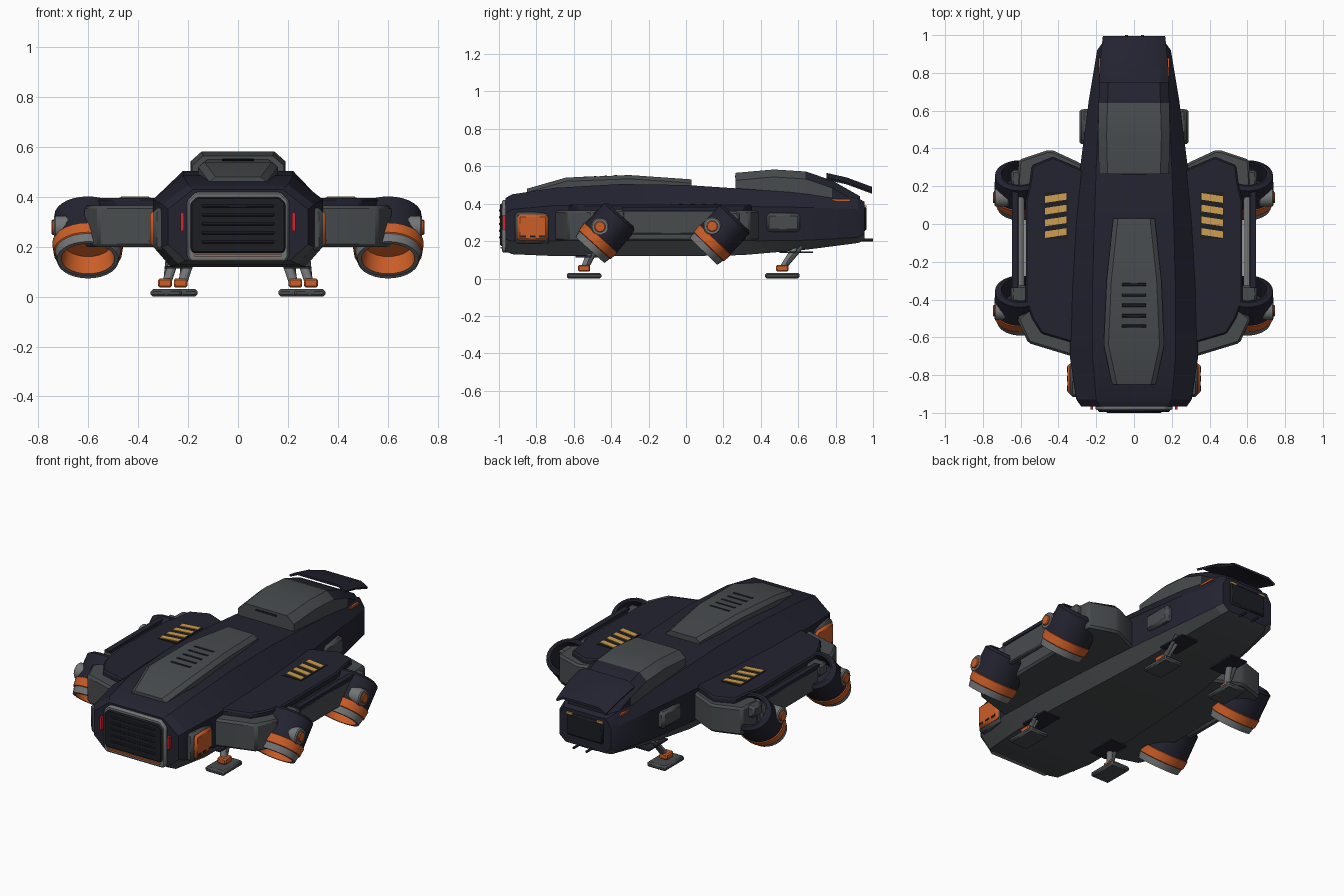
import bpy, bmesh, math
from mathutils import Vector, Matrix

old = bpy.data.objects.get("Cube")
if old:
    bpy.data.objects.remove(old)


def material(name, r, g, b):
    m = bpy.data.materials.new(name)
    m.use_nodes = True
    m.diffuse_color = (r, g, b, 1)
    m.node_tree.nodes["Principled BSDF"].inputs["Base Color"].default_value = (r, g, b, 1)
    return m


NAVY = material("dark navy", .017, .017, .031)
GREY = material("hull grey", .065, .072, .076)
LIGHT = material("light grey", .17, .175, .18)
ORANGE = material("burnt orange", .6, .11, .02)
GOLD = material("hazard gold", .62, .34, .08)
RED = material("lamp red", .65, .02, .03)
BLACK = material("vent black", .012, .013, .016)


def finish(name, bm, mats, mirror=False, bevel=0, rule=None):
    """Turn a bmesh into an object, with colours chosen by a rule on faces."""
    bmesh.ops.recalc_face_normals(bm, faces=bm.faces)
    bm.normal_update()
    if rule:
        for f in bm.faces:
            f.material_index = rule(f)
    mesh = bpy.data.meshes.new(name)
    bm.to_mesh(mesh)
    bm.free()
    for m in mats:
        mesh.materials.append(m)
    ob = bpy.data.objects.new(name, mesh)
    bpy.context.collection.objects.link(ob)
    if bevel:
        mod = ob.modifiers.new("Bevel", 'BEVEL')
        mod.width, mod.segments, mod.limit_method = bevel, 1, 'ANGLE'
    if mirror:
        ob.modifiers.new("Mirror", 'MIRROR')
    return ob


def box(name, c, s, mat, mirror=False, bevel=0, rot=None):
    bm = bmesh.new()
    bmesh.ops.create_cube(bm, size=1)
    m = Matrix.Translation(c) @ (rot or Matrix()) @ Matrix.Diagonal((*s, 1))
    bmesh.ops.transform(bm, matrix=m, verts=bm.verts)
    return finish(name, bm, [mat], mirror, bevel)


def rod(name, a, b, r, mat, mirror=False, sides=12, bevel=0):
    a, b = Vector(a), Vector(b)
    bm = bmesh.new()
    bmesh.ops.create_cone(bm, cap_ends=True, segments=sides, radius1=r, radius2=r, depth=(b - a).length)
    q = (b - a).to_track_quat('Z', 'Y').to_matrix().to_4x4()
    bmesh.ops.transform(bm, matrix=Matrix.Translation((a + b) / 2) @ q, verts=bm.verts)
    return finish(name, bm, [mat], mirror, bevel)


def skin(bm, rings, closed=False):
    """Join equal rings of points with quads, capping the ends unless closed."""
    vs = [[bm.verts.new(p) for p in ring] for ring in rings]
    n = len(vs[0])
    for i in range(len(vs) - (0 if closed else 1)):
        a, b = vs[i], vs[(i + 1) % len(vs)]
        for j in range(n):
            f = bm.faces.new((a[j], a[(j + 1) % n], b[(j + 1) % n], b[j]))
            f.material_index = i
    if not closed:
        bm.faces.new(vs[0])
        bm.faces.new(vs[-1])


def loft(name, sections, mats, rule=None, bevel=0):
    """Loft symmetric half sections (y, [(x, z), ...]) along y."""
    bm = bmesh.new()
    skin(bm, [[(x, y, z) for x, z in h] + [(-x, y, z) for x, z in reversed(h)] for y, h in sections])
    return finish(name, bm, mats, False, bevel, rule)


def prism(name, pts, z0, z1, mat, bevel=0):
    bm = bmesh.new()
    skin(bm, [[(x, y, z) for x, y in pts] for z in (z0, z1)])
    return finish(name, bm, [mat], True, bevel)


# Fuselage: y, top width, top z, side width, side top, side bottom, keel width, keel z
hull = [(-.965, .18, .43, .28, .35, .21, .21, .145), (-.93, .2, .45, .305, .37, .2, .24, .13),
        (-.7, .22, .485, .34, .39, .2, .27, .12), (-.35, .22, .505, .33, .39, .2, .27, .12),
        (0, .21, .5, .31, .39, .2, .25, .12), (.3, .2, .48, .285, .385, .2, .23, .125),
        (.65, .185, .455, .24, .38, .205, .19, .155), (.92, .16, .43, .195, .37, .22, .15, .19),
        (.955, .14, .41, .17, .36, .24, .13, .205)]
loft("fuselage", [(y, [(tw, tz), (mw, mu), (mw, ml), (bw, bz)]) for y, tw, tz, mw, mu, ml, bw, bz in hull],
     [NAVY, GREY], lambda f: int(f.normal.z < -.4))

# Raised spine panel with slots
spine = [(-.85, .09, .48), (-.64, .135, .54), (-.3, .12, .553), (.03, .085, .53)]
loft("spine_panel", [(y, [(w, z), (w + .025, z - .02), (w + .025, .43)]) for y, w, z in spine], [GREY])
for i in range(5):
    y = -.32 - i * .055
    box("spine_slot", (0, y, .551 + (y + .3) * .035), (.13, .018, .008), BLACK, bevel=.003)

# Canopy, nose cover and visor
canopy = [(.265, .14, .565, .185), (.47, .145, .583, .19), (.64, .14, .572, .188),
          (.78, .135, .525, .18), (.93, .12, .44, .155)]
loft("canopy", [(y, [(w, z), (b, z - .04), (b, .4)]) for y, w, z, b in canopy], [GREY, NAVY],
     lambda f: int(f.calc_center_median().y > .66 and (f.normal.z > .3 or f.calc_center_median().y > .8)))
visor = [(.75, .14, .565), (.86, .135, .54), (.995, .12, .49)]
loft("visor", [(y, [(w, z), (w + .045, z - .025), (w + .04, z - .037), (w, z - .014)]) for y, w, z in visor], [NAVY])
box("canopy_back_slot", (0, .268, .545), (.14, .012, .012), BLACK)
box("nose_plate", (0, .955, .32), (.24, .02, .13), BLACK, bevel=.008)
box("nose_lamp", (.1, .958, .385), (.04, .012, .012), GOLD, True)
box("nose_marker", (.181, .83, .418), (.012, .1, .012), ORANGE, True)
for x in (-.04, .045):
    rod("nose_probe", (x, .86, .206), (x, 1, .206), .007, BLACK)
box("probe_mount", (0, .87, .205), (.14, .07, .02), GREY, bevel=.005)
box("side_blister", (.25, .52, .3), (.06, .18, .1), GREY, True, .015)

# Wings: grey structural slab under a dark armour plate
wing = [(.25, .3), (.3, .33), (.43, .39), (.46, .39), (.61, .34), (.62, .2), (.57, .17),
        (.57, -.46), (.62, -.5), (.56, -.63), (.33, -.7), (.25, -.7)]
prism("wing_slab", wing, .2, .365, GREY, .012)
plate = [(.25, .27), (.3, .3), (.43, .355), (.54, .31), (.555, .2), (.575, .12),
         (.575, -.4), (.54, -.5), (.49, -.58), (.25, -.65)]
prism("wing_plate", plate, .355, .395, NAVY, .008)
prism("stripe_panel", [(.35, -.08), (.475, -.08), (.475, .17), (.35, .17)], .392, .398, BLACK)
for i in range(4):
    y = -.07 + i * .062
    prism("hazard_stripe", [(.357, y + .013), (.47, y - .004), (.47, y + .031), (.357, y + .048)], .396, .402, GOLD)
rod("wing_rail", (.6, -.4, .34), (.6, .2, .34), .02, LIGHT, True)
box("wing_side_bar", (.627, -.08, .3), (.034, .52, .13), GREY, True, .008)
box("wing_side_cap", (.63, -.08, .372), (.032, .52, .02), NAVY, True)


# Tilted thrusters: hollow elliptical tubes with side hubs
def thruster(name, cy, cz, tilt, hub):
    prof = [(-.125, .82), (-.11, .98), (.035, 1), (.038, 1.04), (.085, 1), (.088, .96), (.125, .9),
            (.125, .78), (.03, .7), (-.125, .74)]
    ax = Vector((0, -math.sin(tilt), -math.cos(tilt)))
    side = Vector((0, math.cos(tilt), -math.sin(tilt)))
    c = Vector((.602, cy, cz))
    ring = lambda t, r: [c + ax * t + Vector((.137 * r * math.cos(a), 0, 0)) + side * (.115 * r * math.sin(a))
                         for a in (k * math.tau / 28 for k in range(28))]
    bm = bmesh.new()
    skin(bm, [ring(*p) for p in prof], True)
    colours = [0, 0, 1, 1, 1, 2, 2, 1, 0, 0]
    finish(name, bm, [NAVY, ORANGE, LIGHT], True, 0, lambda f: colours[f.material_index])
    bm = bmesh.new()
    skin(bm, [ring(t, .74) for t in (.0, .04)])
    finish(name + "_core", bm, [NAVY, ORANGE], True, 0, lambda f: int(f.normal.dot(ax) > .5))
    hy, hz = hub
    rod(name + "_hub", (.66, hy, hz), (.738, hy, hz), .048, LIGHT, True, 20, .006)
    rod(name + "_hub_cap", (.7, hy, hz), (.747, hy, hz), .03, ORANGE, True, 16, .004)
    box(name + "_bracket", (.6, cy + .06, cz + .09), (.1, .09, .07), GREY, True, .012)


thruster("front_thruster", .18, .235, math.radians(44), (.14, .28))
thruster("rear_thruster", -.43, .245, math.radians(42), (-.46, .277))

# Stern vent, frame and lamps
rim = [(.17, .42), (.205, .385), (.205, .16), (.19, .14)]
loft("stern_frame", [(-.985, rim), (-.94, rim)], [LIGHT], bevel=.008)
core = [(.165, .4), (.19, .375), (.19, .19), (.18, .175)]
loft("stern_grille", [(-.995, core), (-.95, core)], [BLACK], bevel=.006)
for i in range(5):
    box("grille_bar", (0, -.994, .22 + i * .036), (.29, .012, .012), NAVY, bevel=.003)
box("stern_strip", (0, -.987, .165), (.35, .01, .009), ORANGE)
box("stern_lamp", (.224, -.967, .3), (.014, .03, .075), RED, True)

# Orange flank panels near the stern
box("flank_frame", (.315, -.82, .27), (.05, .19, .17), GREY, True, .015)
box("flank_panel", (.328, -.82, .272), (.05, .16, .14), ORANGE, True, .012)
for i in range(3):
    box("flank_slot", (.352, -.87 + i * .05, .225), (.006, .03, .01), BLACK, True)

# Landing gear
for name, x, y, top in (("rear", .288, -.545, -.5), ("front", .225, .515, .59)):
    box(name + "_foot", (x, y, .015), (.125, .185, .03), GREY, True, .009)
    box(name + "_ankle", (x + .005, y, .055), (.055, .065, .035), ORANGE, True, .006)
    rod(name + "_strut", (x, y, .05), (x - .04, top, .17), .019, LIGHT, True)
    rod(name + "_brace", (x, y + .02, .07), (x - .01, top + .03, .17), .011, GREY, True)
    box(name + "_gear_bay", (x - .05, top, .14 if y > 0 else .118), (.11, .18, .009), NAVY, True)

# Smooth the round parts while keeping edges sharp
for ob in bpy.context.collection.objects:
    if ob.type == 'MESH':
        ob.select_set(True)
        bpy.context.view_layer.objects.active = ob
bpy.ops.object.shade_smooth_by_angle(angle=math.radians(28))
